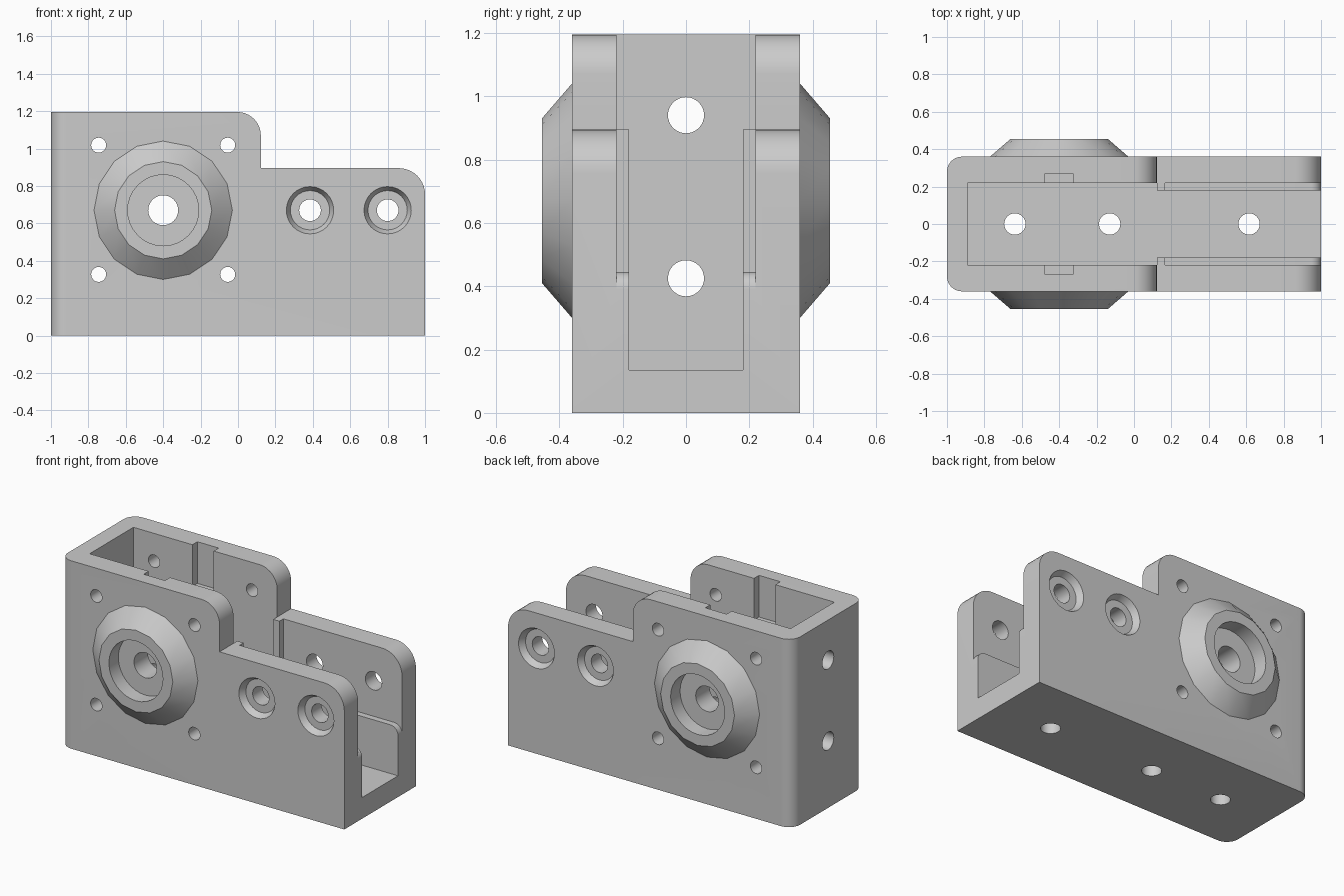
import bpy, bmesh, math
from mathutils import Matrix, Vector

old = bpy.data.objects.get("Cube")
if old:
    bpy.data.objects.remove(old, do_unlink=True)

grey = bpy.data.materials.new("plain grey")
grey.use_nodes = True
colour = (0.6, 0.6, 0.6, 1)
grey.diffuse_color = colour
grey.node_tree.nodes["Principled BSDF"].inputs["Base Color"].default_value = colour


def finish(name, bm):
    bmesh.ops.recalc_face_normals(bm, faces=bm.faces)
    mesh = bpy.data.meshes.new(name)
    bm.to_mesh(mesh)
    bm.free()
    mesh.materials.append(grey)
    ob = bpy.data.objects.new(name, mesh)
    bpy.context.collection.objects.link(ob)
    return ob


def prism(name, points, low, high, axis):
    """Extrude an outline along z, or along y when it is drawn in x and z."""
    bm = bmesh.new()
    def place(a, b, t):
        return (a, t, b) if axis == "y" else (a, b, t)
    face = bm.faces.new([bm.verts.new(place(a, b, low)) for a, b in points])
    out = bmesh.ops.extrude_face_region(bm, geom=[face])
    moved = [g for g in out["geom"] if isinstance(g, bmesh.types.BMVert)]
    bmesh.ops.translate(bm, verts=moved, vec=place(0, 0, high - low))
    return finish(name, bm)


def box(name, x0, x1, y0, y1, z0, z1):
    return prism(name, [(x0, y0), (x1, y0), (x1, y1), (x0, y1)], z0, z1, "z")


def cone(name, start, end, r0, r1, sides=32):
    start, end = Vector(start), Vector(end)
    d = end - start
    bm = bmesh.new()
    turn = d.to_track_quat("Z", "Y").to_matrix().to_4x4()
    bmesh.ops.create_cone(bm, cap_ends=True, segments=sides, radius1=r0, radius2=r1,
                          depth=d.length, matrix=Matrix.Translation((start + end) / 2) @ turn)
    return finish(name, bm)


def arc(cx, cz, r, a0, a1, n=10):
    steps = [math.radians(a0 + (a1 - a0) * i / n) for i in range(n + 1)]
    return [(cx + r * math.cos(a), cz + r * math.sin(a)) for a in steps]


def combine(target, tool, operation="DIFFERENCE"):
    mod = target.modifiers.new("combine", "BOOLEAN")
    mod.operation, mod.solver, mod.object = operation, "EXACT", tool
    graph = bpy.context.evaluated_depsgraph_get()
    mesh = bpy.data.meshes.new_from_object(target.evaluated_get(graph))
    target.modifiers.clear()
    target.data = mesh
    bpy.data.objects.remove(tool, do_unlink=True)


# Stepped side outline with rounded outer corners
outline = [(-1, 0), (1, 0)] + arc(0.86, 0.755, 0.14, 0, 90) + [(0.122, 0.895)]
outline += arc(-0.003, 1.07, 0.125, 0, 90) + [(-1, 1.195)]
body = prism("bracket_body", outline, -0.36, 0.36, "y")

# Rounded vertical edges at the closed end
plan = [(1.1, -0.5), (1.1, 0.5), (-0.92, 0.5), (-0.92, 0.36)]
plan = [(1.1, -0.36), (1.1, 0.36)] + arc(-0.92, 0.28, 0.08, 90, 180) + arc(-0.92, -0.28, 0.08, 180, 270)
combine(body, prism("footprint", plan, -0.1, 1.4, "z"), "INTERSECT")

# Tapered hubs on both sides
for s in (-1, 1):
    combine(body, cone("hub", (-0.4, s * 0.36, 0.67), (-0.4, s * 0.455, 0.67), 0.37, 0.26, 16), "UNION")

# Open inner pocket, channel and the wider upper channel
combine(body, box("pocket", -0.89, 0.122, -0.22, 0.22, 0.135, 1.4))
combine(body, box("channel", 0.1, 1.2, -0.18, 0.18, 0.135, 1.4))
ledge = [(0.165, 0.445)] + arc(0.945, 0.39, 0.055, 90, 0) + [(1.2, 0.39), (1.2, 1.4), (0.165, 1.4)]
combine(body, prism("upper_channel", ledge, -0.22, 0.22, "y"))

# Vertical key slots in the pocket walls
combine(body, box("key_slots", -0.475, -0.325, -0.27, 0.27, 0.93, 1.4))

# Hub recesses, axle hole and the side bolt holes
for s in (-1, 1):
    combine(body, cone("hub_recess", (-0.4, s * 0.36, 0.67), (-0.4, s * 0.6, 0.67), 0.19, 0.19))
    for x in (0.385, 0.8):
        combine(body, cone("countersink", (x, s * 0.32, 0.67), (x, s * 0.361, 0.67), 0.105, 0.127))
side_holes = [(-0.4, 0.67, 0.08), (0.385, 0.67, 0.058), (0.8, 0.67, 0.058)]
side_holes += [(x, z, 0.04) for x in (-0.745, -0.055) for z in (0.327, 1.018)]
for x, z, r in side_holes:
    combine(body, cone("side_hole", (x, -0.6, z), (x, 0.6, z), r, r))

# Mounting holes in the end wall and the floor
for z in (0.425, 0.94):
    combine(body, cone("end_hole", (-1.2, 0, z), (-0.7, 0, z), 0.057, 0.057))
for x in (-0.637, -0.13, 0.615):
    combine(body, cone("floor_hole", (x, 0, -0.1), (x, 0, 0.3), 0.057, 0.057))

bpy.ops.object.select_all(action="DESELECT")
body.select_set(True)
bpy.context.view_layer.objects.active = body
bpy.ops.object.shade_smooth_by_angle(angle=math.radians(30))
